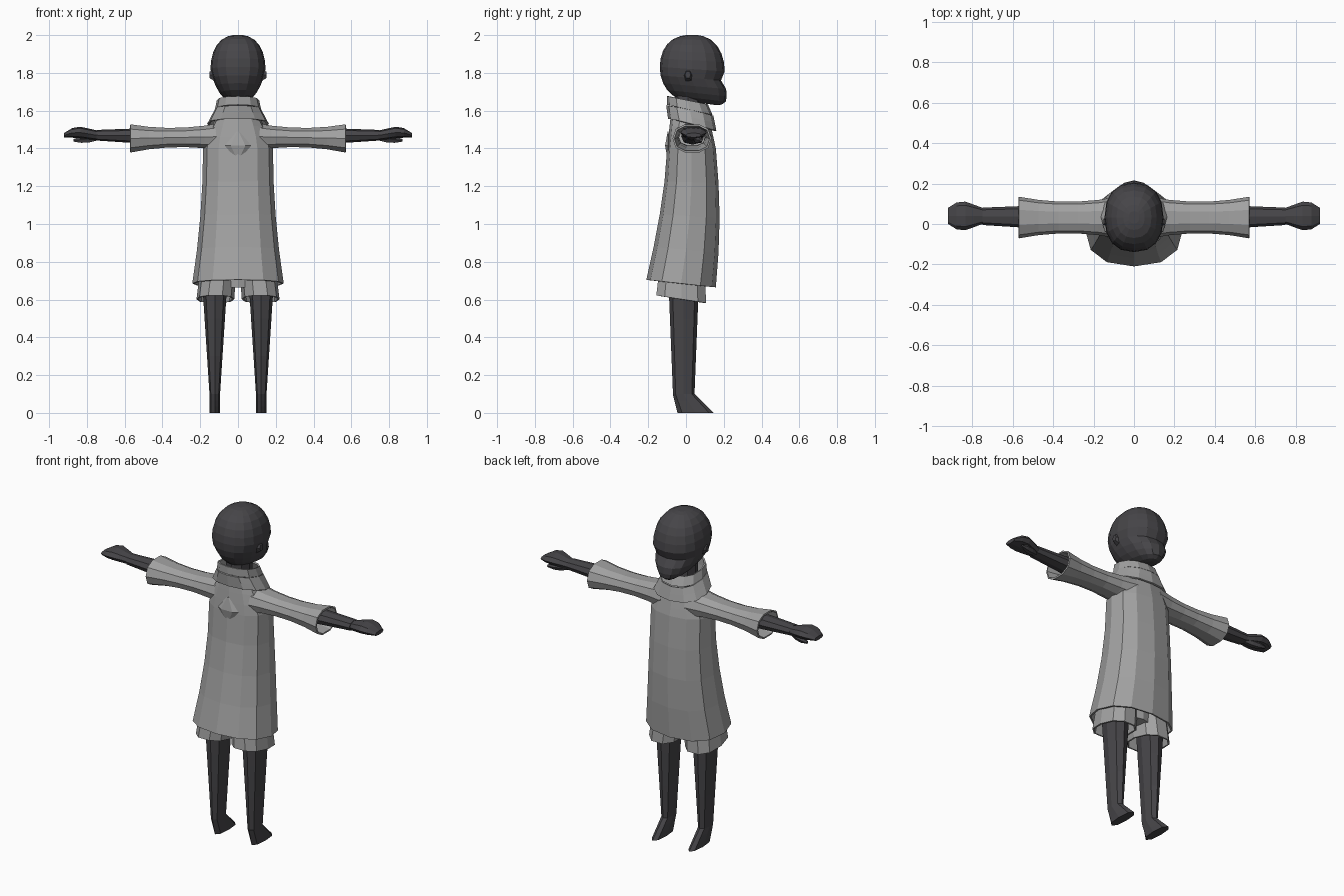
import bpy, bmesh, math

cube = bpy.data.objects.get("Cube")
if cube:
    bpy.data.objects.remove(cube, do_unlink=True)


def material(name, rgb):
    mat = bpy.data.materials.new(name)
    mat.use_nodes = True
    mat.diffuse_color = (*rgb, 1)
    shader = mat.node_tree.nodes["Principled BSDF"]
    shader.inputs["Base Color"].default_value = (*rgb, 1)
    return mat


skin = material("charcoal", (.062, .06, .066))
cloth = material("mid_grey", (.36, .36, .36))


def mix(a, b, t):
    return a + (b - a) * t


def taper(start, end):
    """Rule for a straight tapering tube: (along, u, v, half_u, half_v) at each end."""
    return lambda t: [mix(a, b, t) for a, b in zip(start, end)]


def between(along, half_width, back, front):
    """Upright ring centred on x = 0, given by its back and front."""
    return along, 0, (back + front) / 2, half_width, (front - back) / 2


def rounded(value, power=.85):
    return math.copysign(abs(value) ** power, value)


def loft(name, mat, rule, steps=1, sides=12, along_x=False, tilt=(0, 0), mirror=False, shell=False):
    """Skin the rings given by rule(t); a shell has open ends and a cloth thickness."""
    bm = bmesh.new()
    rings = []
    for step in range(steps + 1):
        t = step / steps
        along, u, v, half_u, half_v = rule(t)
        ring = []
        for side in range(sides):
            angle = 2 * math.pi * side / sides
            du = half_u * rounded(math.cos(angle))
            dv = half_v * rounded(math.sin(angle))
            height = along + mix(*tilt, t) * dv
            co = (along, u + du, v + dv) if along_x else (u + du, v + dv, height)
            ring.append(bm.verts.new(co))
        rings.append(ring)
    for low, high in zip(rings, rings[1:]):
        for i in range(sides):
            bm.faces.new((low[i - 1], low[i], high[i], high[i - 1]))
    if not shell:
        bm.faces.new(rings[0][::-1])
        bm.faces.new(rings[-1])
    bmesh.ops.recalc_face_normals(bm, faces=bm.faces)
    mesh = bpy.data.meshes.new(name)
    bm.to_mesh(mesh)
    bm.free()
    mesh.materials.append(mat)
    part = bpy.data.objects.new(name, mesh)
    bpy.context.collection.objects.link(part)
    if shell:
        thickness = part.modifiers.new("Cloth thickness", "SOLIDIFY")
        thickness.thickness = .01
        thickness.offset = -1
    if mirror:
        part.modifiers.new("Mirror", "MIRROR")


# Head: an egg with a forward jaw and a recess under the brow
def head_rule(t):
    level = -math.cos(math.pi * t)
    radius = max(math.sin(math.pi * t), .1) ** .75
    jaw = max(0, -level)
    recess = .022 if -.4 < level < -.1 else 0
    front = .033 + .172 * radius + .1 * jaw ** 2 - recess
    return between(1.82 + .18 * level, .146 * radius * (1 - .2 * jaw),
                   .033 - .172 * radius, front)


loft("head", skin, head_rule, steps=12, sides=16, tilt=(-.14, 0))
loft("neck", skin, taper((1.5, 0, .01, .07, .07), (1.7, 0, .01, .07, .07)), sides=8)
loft("ears", skin, taper((.12, .015, 1.785, .03, .035), (.15, .01, 1.79, .015, .02)),
     sides=6, along_x=True, mirror=True)


# Long coat flaring to the back, and the shoulder yoke above it
def coat_rule(t):
    flare = 1 - t
    return between(mix(.685, 1.4, t), .185 + .057 * flare ** 2,
                   -.1 - .11 * flare ** 1.5, .158 + .02 * math.sin(math.pi * t))


def yoke_rule(t):
    return between(mix(1.4, 1.56, t), .185 - .07 * t ** 1.5, -.1 + .02 * t, .158 - .03 * t)


def fold_rule(t):
    bulge = max(math.sin(math.pi * t), .1)
    return 1.34 + .15 * t, 0, -.095, .07 * bulge, .018 * bulge


loft("coat", cloth, coat_rule, steps=4, tilt=(-.11, 0), shell=True)
loft("shoulder_yoke", cloth, yoke_rule, steps=3, tilt=(0, -.2))
loft("back_yoke_fold", cloth, fold_rule, steps=2, sides=6)

# Folded standing collar, dipping at the front
loft("collar_base", cloth, taper((1.525, 0, .033, .155, .118), (1.6, 0, .02, .115, .115)),
     steps=2, tilt=(-.28, -.25), shell=True)
loft("collar_band", cloth, taper((1.605, 0, .02, .123, .12), (1.655, 0, .008, .112, .108)),
     tilt=(-.22, -.2), shell=True)


# Sleeves narrow past the shoulder and widen to open cuffs
def sleeve_rule(t):
    spread = (2 * t - 1) ** 2
    return mix(.08, .57, t), .032, 1.453 + .01 * (1 - t), .078 + .025 * spread, .053 + .025 * spread


loft("sleeves", cloth, sleeve_rule, steps=5, sides=10, along_x=True, mirror=True, shell=True)


# Forearms, flat hands and thumbs
def hand_rule(t):
    palm = math.sin(math.pi * t ** 1.3)
    return mix(.75, .92, t), .04, 1.47 + .015 * palm, .04 + .032 * palm, mix(.026, .012, t) + .012 * palm


def thumb_rule(t):
    size = .016 + .01 * math.sin(math.pi * t) - .008 * t
    return mix(.75, .87, t), .05 + .03 * t, 1.455 - .012 * t, size, size


loft("forearms", skin, taper((.42, .034, 1.465, .06, .045), (.75, .038, 1.47, .043, .028)),
     steps=2, sides=8, along_x=True, mirror=True)
loft("hands", skin, hand_rule, steps=4, sides=8, along_x=True, mirror=True)
loft("thumbs", skin, thumb_rule, steps=3, sides=6, along_x=True, mirror=True)

# Shorts with open leg ends
loft("shorts_legs", cloth, taper((.602, .12, -.025, .1, .138), (.8, .1, -.02, .095, .12)),
     steps=2, sides=10, tilt=(-.15, -.1), mirror=True, shell=True)
loft("shorts_seat", cloth, taper((.665, 0, -.02, .15, .1), (.8, 0, -.02, .15, .11)), sides=8)


# Tapering legs and pointed feet
def foot_rule(t):
    back, front = -.045 - .025 * t, .147 - .102 * t
    return .1 * t, .123, (back + front) / 2, .028, (front - back) / 2


loft("legs", skin, taper((.1, .123, -.012, .028, .057), (.7, .123, -.012, .067, .081)),
     steps=3, sides=8, mirror=True)
loft("feet", skin, foot_rule, steps=3, sides=8, mirror=True)
